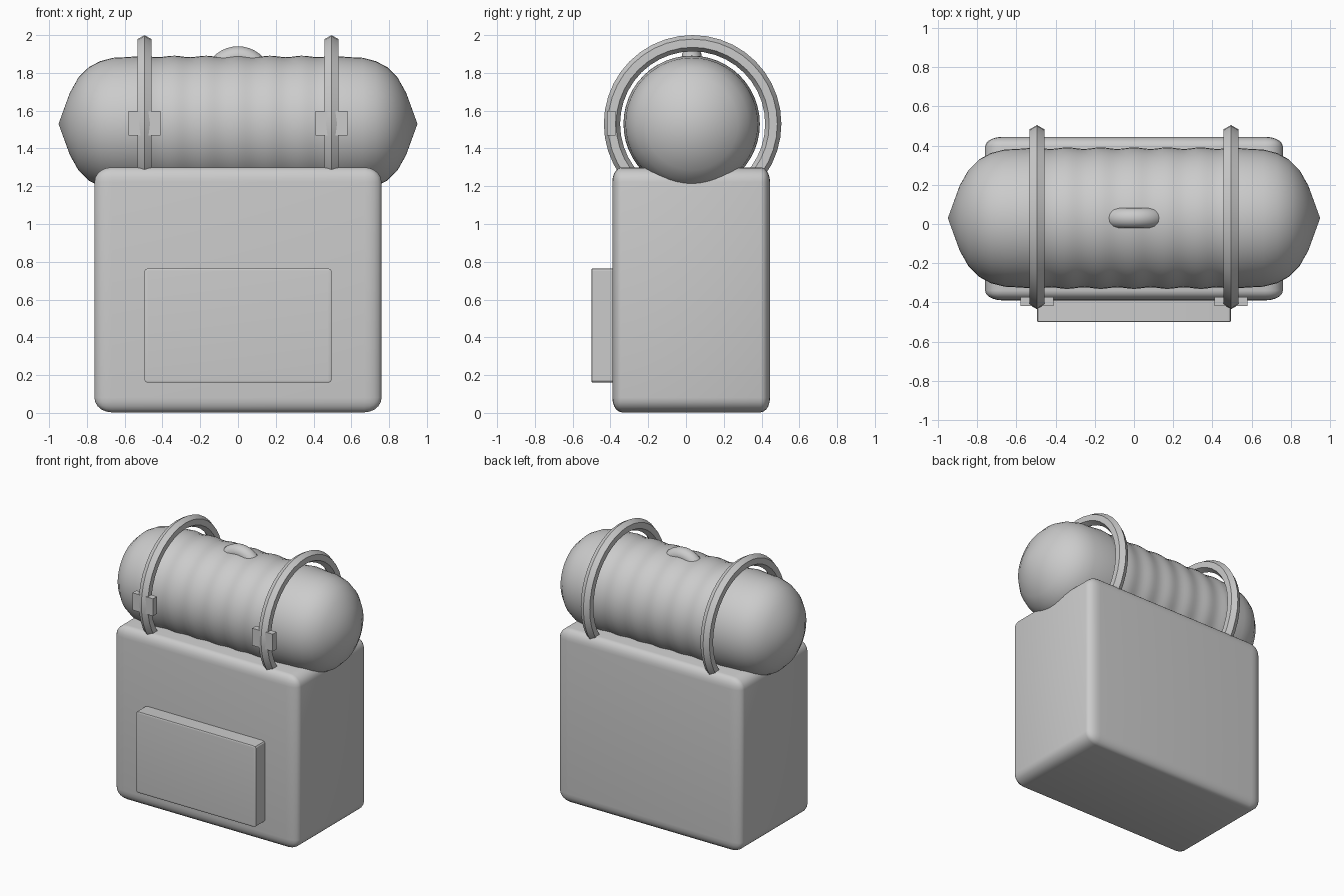
import bpy, bmesh, math
from mathutils import Matrix, Vector

if "Cube" in bpy.data.objects:
    bpy.data.objects.remove(bpy.data.objects["Cube"], do_unlink=True)

grey = bpy.data.materials.new("plain grey")
grey.use_nodes = True
COLOUR = (0.6, 0.6, 0.6, 1)
grey.diffuse_color = COLOUR
grey.node_tree.nodes["Principled BSDF"].inputs["Base Color"].default_value = COLOUR

AXIS = Vector((0, 0.03, 1.53))   # centre line of the bedroll


def finish(bm, name, angle=30):
    bmesh.ops.recalc_face_normals(bm, faces=bm.faces)
    mesh = bpy.data.meshes.new(name)
    bm.to_mesh(mesh)
    bm.free()
    mesh.materials.append(grey)
    obj = bpy.data.objects.new(name, mesh)
    bpy.context.collection.objects.link(obj)
    bpy.ops.object.select_all(action='DESELECT')
    obj.select_set(True)
    bpy.context.view_layer.objects.active = obj
    bpy.ops.object.shade_smooth_by_angle(angle=math.radians(angle))
    return obj


def box(name, low, high, bevel=0.0, segments=1):
    """Box between two corners; the bevel is a share of each half size."""
    low, high = Vector(low), Vector(high)
    bm = bmesh.new()
    bmesh.ops.create_cube(bm, size=2)
    if bevel:
        bmesh.ops.bevel(bm, geom=bm.edges[:], offset=bevel, segments=segments,
                        profile=0.5, affect='EDGES')
    bmesh.ops.scale(bm, vec=(high - low) / 2, verts=bm.verts)
    bmesh.ops.translate(bm, vec=(low + high) / 2, verts=bm.verts)
    return finish(bm, name)


def lathe(name, profile, axis, centre, steps, closed=False, angle=30):
    """Spin a profile (x, y, z points) around an axis through the origin."""
    bm = bmesh.new()
    verts = [bm.verts.new(p) for p in profile]
    pairs = list(zip(verts, verts[1:])) + ([(verts[-1], verts[0])] if closed else [])
    edges = [bm.edges.new(p) for p in pairs]
    bmesh.ops.spin(bm, geom=verts + edges, cent=(0, 0, 0), axis=axis,
                   angle=math.tau, steps=steps)
    bmesh.ops.remove_doubles(bm, verts=bm.verts, dist=0.0005)
    bmesh.ops.translate(bm, vec=centre, verts=bm.verts)
    return finish(bm, name, angle)


def ring(name, axis, centre, major, minor, sides, steps):
    """Torus whose section has a point on its outer rim."""
    along = Vector(axis)
    out = Vector((0, 0, 1))
    section = []
    for i in range(sides):
        a = math.tau * i / sides
        section.append(out * (major + minor * math.cos(a)) + along * (minor * math.sin(a)))
    return lathe(name, section, axis, centre, steps, closed=True)


# Pack body and front pocket
box("pack_body", (-0.76, -0.39, 0.003), (0.76, 0.445, 1.3), 0.12, 5)
box("front_pocket", (-0.495, -0.5, 0.16), (0.495, -0.35, 0.765), 0.04, 2)

# Bedroll: pointed round ends and a gently rippled middle
end = [(0.95, 0), (0.89, 0.165), (0.845, 0.245), (0.79, 0.3), (0.73, 0.332),
       (0.66, 0.35), (0.58, 0.354)]
ripple = []
for i in range(49):
    x = -0.5 + i / 48
    ripple.append((x, 0.357 + 0.004 * math.cos(math.tau * x / 0.17)))
outline = [(-x, r) for x, r in end] + ripple + end[::-1]
lathe("bedroll", [(x, 0, r) for x, r in outline], (1, 0, 0), AXIS, 48, angle=60)

# Straps around the roll, each with a buckle in front
for side, x in (("right", -0.495), ("left", 0.495)):
    ring(side + "_strap", (1, 0, 0), (x, 0.035, 1.53), 0.427, 0.043, 6, 40)
    box(side + "_buckle", (x - 0.085, -0.418, 1.468), (x + 0.085, -0.372, 1.597))

# Carry handle, a loop sunk into the top of the roll
ring("carry_handle", (0, 1, 0), (0, 0.03, 1.76), 0.128, 0.053, 14, 36)
